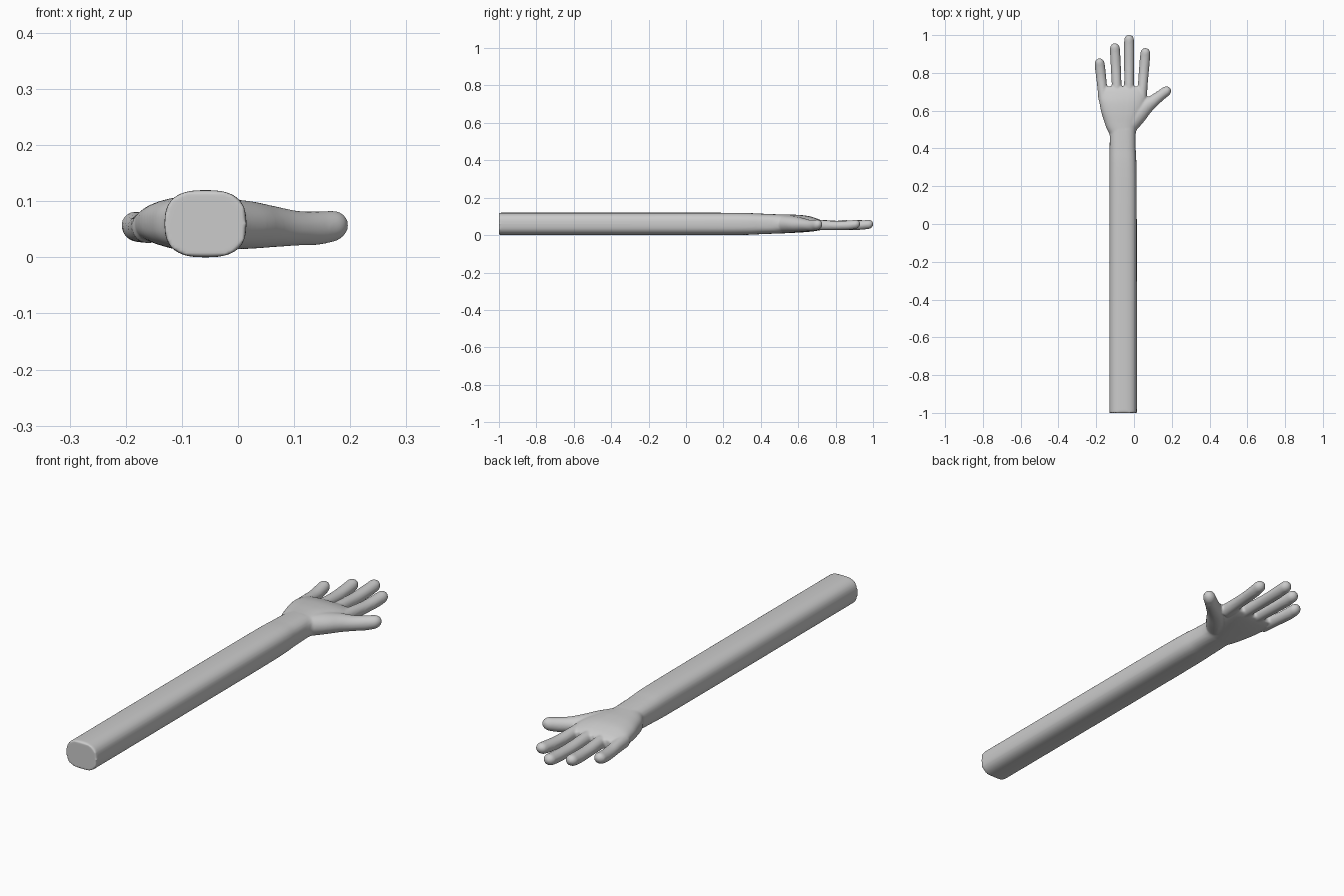
import bpy, bmesh, math
from mathutils import Vector

if "Cube" in bpy.data.objects:
    bpy.data.objects.remove(bpy.data.objects["Cube"])

SIDES = 32
bm = bmesh.new()


def spline(a, b, c, d, t):
    """Catmull-Rom blend of four section vectors."""
    return 0.5 * (2 * b + (c - a) * t + (2 * a - 5 * b + 4 * c - d) * t * t
                  + (3 * b - a - 3 * c + d) * t ** 3)


def loft(sections, power=2.0, tip=0.0, steps=6):
    """Skin sections (x, y, z, half width, half height); tip is the length of a rounded end."""
    pts = [Vector(s) for s in sections]
    ext = [pts[0]] + pts + [pts[-1]]
    path = [spline(*ext[i:i + 4], k / steps)
            for i in range(len(pts) - 1) for k in range(steps)] + [pts[-1]]
    if tip:
        end = path[-1]
        way = Vector((pts[-1] - pts[-2])[:3]).normalized()
        for k in range(1, 8):
            a = k / 8 * math.pi / 2
            c = Vector(end[:3]) + way * tip * math.sin(a)
            path.append(Vector((*c, end[3] * math.cos(a), end[4] * math.cos(a))))
    rings = []
    for i, p in enumerate(path):
        d = path[min(i + 1, len(path) - 1)] - path[max(i - 1, 0)]
        side = Vector((d[1], -d[0], 0)).normalized()
        ring = []
        for k in range(SIDES):
            a = 2 * math.pi * k / SIDES
            u, v = (math.copysign(abs(f) ** (2 / power), f) for f in (math.cos(a), math.sin(a)))
            ring.append(bm.verts.new(Vector(p[:3]) + side * p[3] * u + Vector((0, 0, p[4] * v))))
        rings.append(ring)
    for r, s in zip(rings, rings[1:]):
        for k in range(SIDES):
            n = (k + 1) % SIDES
            bm.faces.new((r[k], r[n], s[n], s[k]))
    bm.faces.new(rings[0][::-1])
    bm.faces.new(rings[-1])


# Forearm, straight with a flat cut end
loft([(-.058, -1, .06, .073, .06), (-.058, -.3, .06, .073, .06), (-.058, .25, .06, .072, .0595),
      (-.06, .40, .06, .069, .055), (-.06, .50, .06, .068, .051)], power=2.7)

# Palm, widening from the wrist and thinning to the knuckles
loft([(-.06, .42, .06, .067, .054), (-.06, .48, .06, .070, .051), (-.065, .53, .06, .088, .050),
      (-.064, .59, .061, .110, .048), (-.061, .65, .06, .124, .043), (-.061, .70, .056, .126, .033),
      (-.061, .727, .053, .121, .022)], power=2.5)

# Four fingers: base x, tip x, tip y
for base_x, tip_x, tip_y in ((-.161, -.182, .877), (-.088, -.101, .957),
                             (-.026, -.026, 1.002), (.040, .060, .932)):
    def at(t, z, w, h):
        return (base_x + (tip_x - base_x) * t, .66 + (tip_y - .028 - .66) * t, z, w, h)
    loft([at(0, .055, .028, .030), at(.3, .053, .026, .027), at(.6, .051, .0265, .0245),
          at(.85, .053, .027, .025), at(1, .057, .026, .0245)], tip=.028)

# Thumb, spreading out of the wrist side of the palm
loft([(-.035, .51, .06, .045, .045), (.015, .575, .058, .050, .043), (.06, .62, .055, .042, .037),
      (.105, .653, .052, .032, .031), (.14, .680, .052, .028, .030), (.165, .699, .055, .027, .028)],
     tip=.034)

bmesh.ops.recalc_face_normals(bm, faces=bm.faces[:])
mesh = bpy.data.meshes.new("arm_and_hand")
bm.to_mesh(mesh)
bm.free()
arm = bpy.data.objects.new("arm_and_hand", mesh)
bpy.context.collection.objects.link(arm)

# Fuse the parts into one skin and soften the webs between fingers
remesh = arm.modifiers.new("fuse", 'REMESH')
remesh.mode = 'VOXEL'
remesh.voxel_size = .005
remesh.use_smooth_shade = True
soften = arm.modifiers.new("soften", 'SMOOTH')
soften.factor = .5
soften.iterations = 5

skin = bpy.data.materials.new("plain grey")
skin.diffuse_color = (.6, .6, .6, 1)
skin.use_nodes = True
skin.node_tree.nodes["Principled BSDF"].inputs["Base Color"].default_value = skin.diffuse_color
mesh.materials.append(skin)
